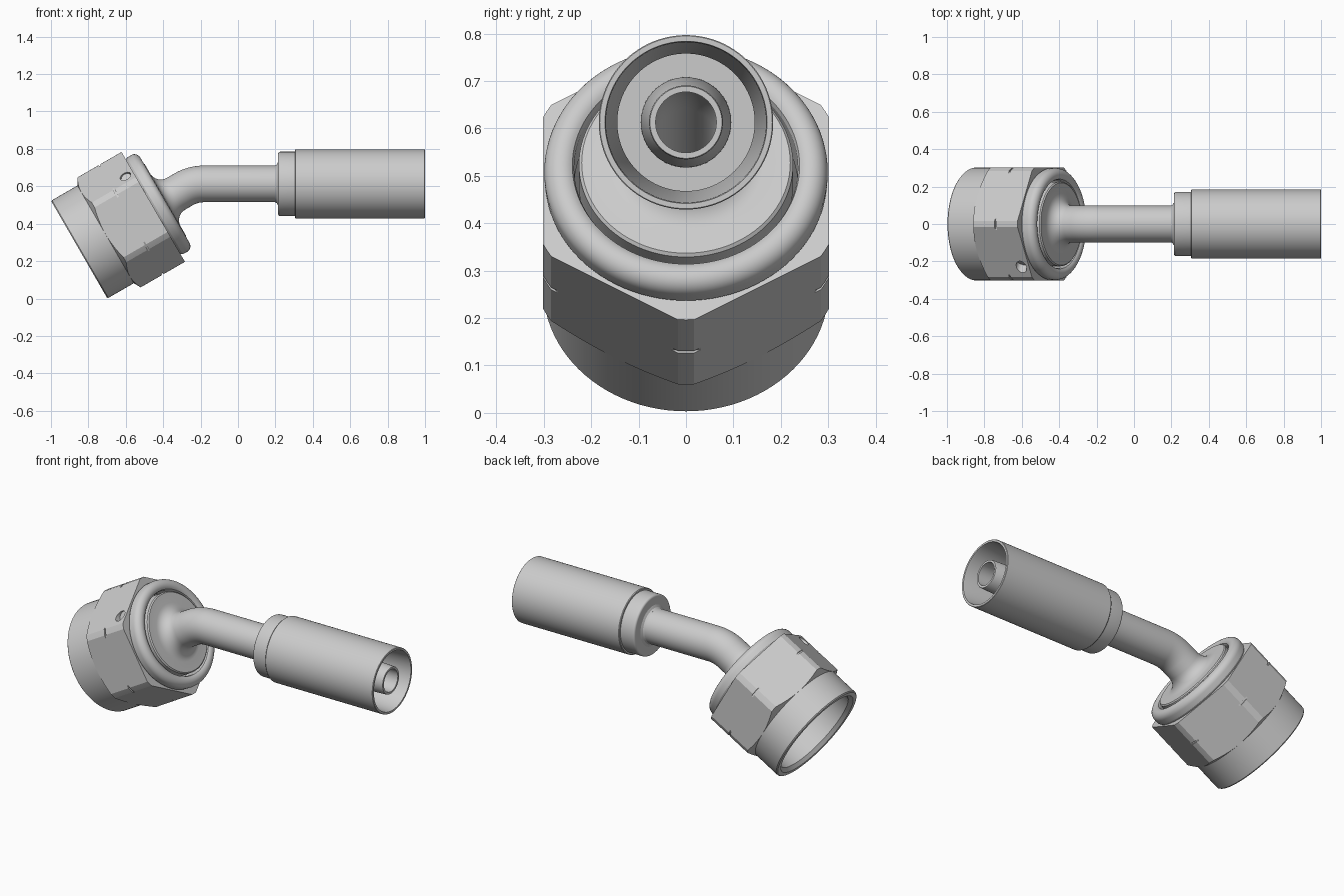
import bpy, bmesh
from math import sin, cos, pi, radians
from mathutils import Vector

if "Cube" in bpy.data.objects:
    bpy.data.objects.remove(bpy.data.objects["Cube"])

# Centreline: straight through the nut, 30 degree bend, straight along +x
BEND = radians(30)
START = Vector((-0.849, 0, 0.2615))
S1, R = 0.644, 0.22
S2 = S1 + R * BEND
U = Vector((cos(BEND), 0, sin(BEND)))


def frame(s):
    """Point and in-plane normal of the centreline at distance s."""
    a = BEND - min(max((s - S1) / R, 0), BEND)
    p = START + U * min(s, S1)
    p += R * Vector((sin(BEND) - sin(a), 0, cos(a) - cos(BEND)))
    p.x += max(s - S2, 0)
    return p, Vector((-sin(a), 0, cos(a)))


def fillet(cs, cr, rad, a0, a1, n=8):
    """Arc of profile points, angles in degrees from the axis direction."""
    out = []
    for i in range(n + 1):
        a = radians(a0 + (a1 - a0) * i / n)
        out.append((cs + rad * cos(a), cr + rad * sin(a)))
    return out


def through_bend(profile):
    """Add stations where a profile segment passes round the bend."""
    out = []
    for (s, r), (t, q) in zip(profile, profile[1:] + profile[:1]):
        out.append((s, r))
        if min(s, t) < S1 and max(s, t) > S2:
            steps = [S1 + (S2 - S1) * i / 12 for i in range(13)]
            for v in steps if t > s else reversed(steps):
                out.append((v, r + (q - r) * (v - s) / (t - s)))
    return out


def sweep(name, profile, sides=96, closed=True):
    """Revolve a (distance, radius) profile about the bent centreline."""
    bm = bmesh.new()
    rings = []
    for s, r in profile:
        p, n = frame(s)
        rings.append([bm.verts.new(p + r * (n * cos(k * 2 * pi / sides)
                      + Vector((0, 1, 0)) * sin(k * 2 * pi / sides)))
                      for k in range(sides)])
    pairs = list(zip(rings, rings[1:]))
    if closed:
        pairs.append((rings[-1], rings[0]))
    else:
        bm.faces.new(rings[0])
        bm.faces.new(rings[-1])
    for a, b in pairs:
        for k in range(sides):
            j = (k + 1) % sides
            bm.faces.new((a[k], a[j], b[j], b[k]))
    bmesh.ops.recalc_face_normals(bm, faces=bm.faces)
    me = bpy.data.meshes.new(name)
    bm.to_mesh(me)
    bm.free()
    ob = bpy.data.objects.new(name, me)
    bpy.context.collection.objects.link(ob)
    return ob


def cut(ob, cutter, operation):
    mod = ob.modifiers.new("cut", 'BOOLEAN')
    mod.operation, mod.object, mod.solver = operation, cutter, 'EXACT'
    bpy.context.view_layer.update()
    deps = bpy.context.evaluated_depsgraph_get()
    me = bpy.data.meshes.new_from_object(ob.evaluated_get(deps))
    ob.modifiers.clear()
    ob.data = me
    bpy.data.objects.remove(cutter)


def smooth(ob, angle=20):
    bpy.ops.object.select_all(action='DESELECT')
    ob.select_set(True)
    bpy.context.view_layer.objects.active = ob
    bpy.ops.object.shade_smooth_by_angle(angle=radians(angle))


# Swivel nut: turned body with corner grooves and a rolled rear lip
nut = sweep("swivel_nut", [
    (0, 0.272), (0, 0.296), (0.006, 0.3015), (0.163, 0.3015), (0.184, 0.339),
    (0.316, 0.339), (0.316, 0.332), (0.325, 0.332), (0.325, 0.339),
    (0.457, 0.339), (0.457, 0.292), (0.467, 0.298)]
    + fillet(0.493, 0.263, 0.036, 90, -40, 12)
    + [(0.51, 0.236), (0.43, 0.236), (0.41, 0.255), (0.02, 0.255)])
# Wrench flats
hexagon = sweep("hex_cutter", [(-0.1, 0.3017 / cos(pi / 6)),
                               (0.62, 0.3017 / cos(pi / 6))], 6, False)
cut(nut, hexagon, 'INTERSECT')
# Dimple on the upper front flat
p, n = frame(0.41)
normal = n * 0.5 + Vector((0, -0.866, 0))
tangent = n * 0.866 + Vector((0, 0.5, 0))
bpy.ops.mesh.primitive_cylinder_add(vertices=32, radius=0.031, depth=0.05,
                                    location=p + normal * 0.302 + tangent * 0.072)
drill = bpy.context.object
drill.rotation_euler = normal.to_track_quat('Z', 'Y').to_euler()
cut(nut, drill, 'DIFFERENCE')
smooth(nut)

# Bent tube with seat flange at one end and hose nipple at the other
X = S2 - frame(S2)[0].x      # converts x to distance on the straight leg
tube = sweep("bent_tube", through_bend(
    [(0.30, 0.064), (0.30, 0.19), (0.31, 0.2), (0.44, 0.2), (0.44, 0.226),
     (0.526, 0.226), (0.532, 0.22)]
    + fillet(0.597, 0.163, 0.065, 180, 270)
    + [(X + 0.19, 0.098), (X + 0.5, 0.095), (X + 0.985, 0.078),
       (X + 0.99, 0.076), (X + 0.99, 0.064)]))
smooth(tube)

# Crimp sleeve with stepped collar and open, tapered socket
sleeve = sweep("crimp_sleeve",
    [(X + 0.45, 0.09), (X + 0.2, 0.09), (X + 0.198, 0.098), (X + 0.207, 0.103),
     (X + 0.214, 0.116), (X + 0.214, 0.158)]
    + fillet(X + 0.226, 0.160, 0.012, 180, 90, 6)
    + [(X + 0.304, 0.172), (X + 0.304, 0.181), (X + 0.308, 0.184),
       (X + 0.998, 0.184), (X + 1.0, 0.182), (X + 1.0, 0.171),
       (X + 0.99, 0.169), (X + 0.5, 0.145), (X + 0.45, 0.145)])
smooth(sleeve)
